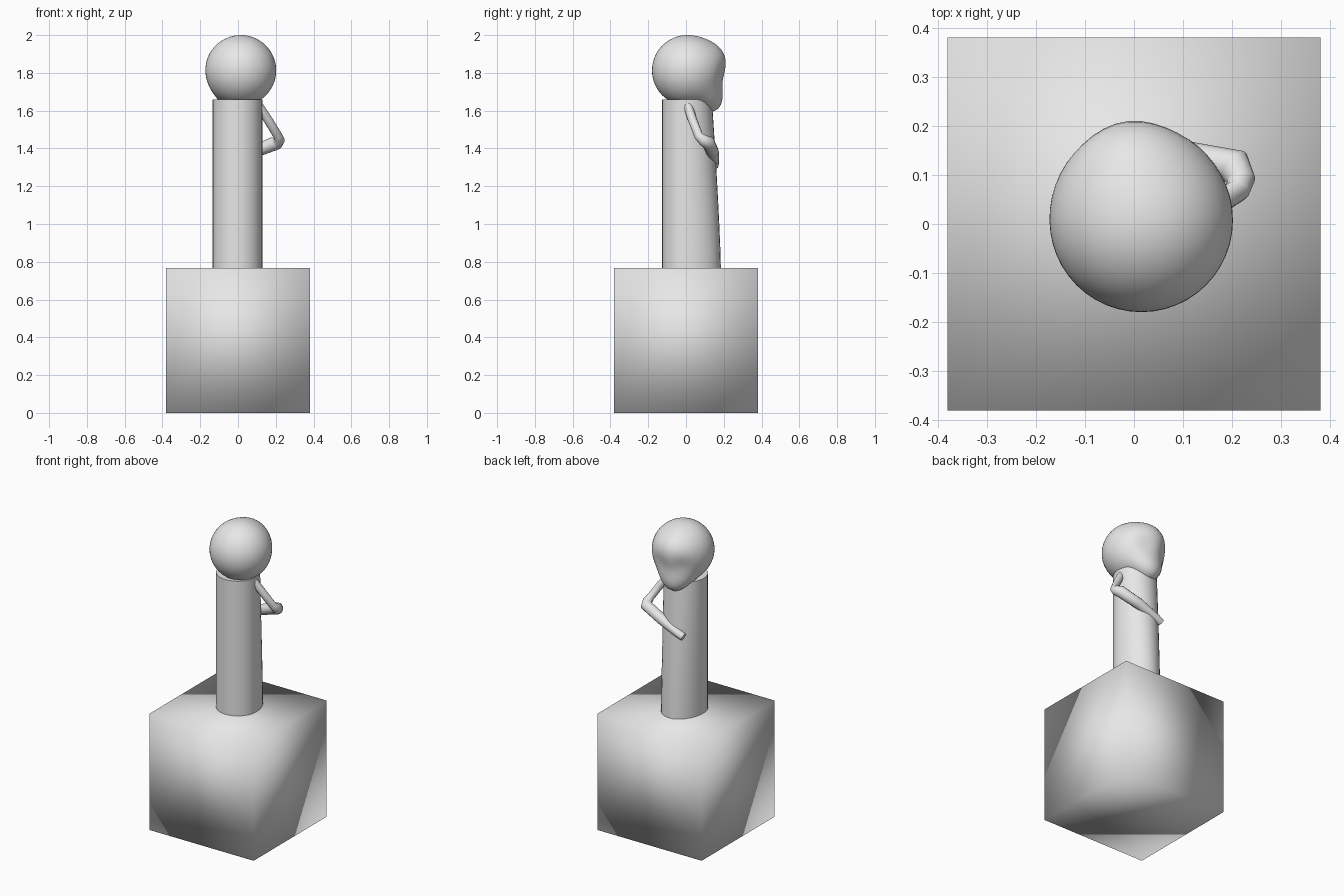
import bpy
import bmesh
from math import atan2, asin, exp
from mathutils import Vector

cube = bpy.data.objects.get("Cube")
if cube:
    bpy.data.objects.remove(cube, do_unlink=True)

# One plain clay colour
clay = bpy.data.materials.new("pale_grey_clay")
clay.use_nodes = True
clay.diffuse_color = (0.8, 0.8, 0.8, 1)
clay.node_tree.nodes["Principled BSDF"].inputs["Base Color"].default_value = (0.8, 0.8, 0.8, 1)


def activate(obj):
    bpy.ops.object.select_all(action="DESELECT")
    obj.select_set(True)
    bpy.context.view_layer.objects.active = obj


def finish(obj, name, angle=None):
    obj.name = name
    obj.data.materials.clear()
    obj.data.materials.append(clay)
    activate(obj)
    if angle is None:
        bpy.ops.object.shade_smooth()
    else:
        bpy.ops.object.shade_smooth_by_angle(angle=angle)


# Plinth: a softly shaded cube
bpy.ops.mesh.primitive_cube_add(size=1, location=(0, 0, 0.384))
plinth = bpy.context.object
plinth.scale = (0.762, 0.762, 0.768)
bpy.ops.object.transform_apply(location=True, rotation=False, scale=True)
finish(plinth, "plinth")

# Body: a column whose +y side flares towards the foot
RADIUS, FOOT, TOP = 0.132, 0.765, 1.658
bm = bmesh.new()
rings = []
for i in range(9):
    t = i / 8
    ring = bmesh.ops.create_circle(bm, segments=32, radius=RADIUS)["verts"]
    for v in ring:
        if v.co.y > 0:
            v.co.y *= 1.36 - 0.36 * t ** 1.3
        v.co += Vector((-0.003, 0.005, FOOT + (TOP - FOOT) * t))
    rings.append(ring)
for low, high in zip(rings, rings[1:]):
    for j in range(32):
        k = (j + 1) % 32
        bm.faces.new((low[j], low[k], high[k], high[j]))
bm.faces.new(rings[0])
bm.faces.new(rings[-1])
bmesh.ops.recalc_face_normals(bm, faces=bm.faces)
mesh = bpy.data.meshes.new("body")
bm.to_mesh(mesh)
bm.free()
body = bpy.data.objects.new("body", mesh)
bpy.context.collection.objects.link(body)
finish(body, "body", 0.8)

# Head: a ball with brow and chin pulled out, and shallow eye hollows
bpy.ops.mesh.primitive_uv_sphere_add(segments=48, ring_count=32, radius=1)
head = bpy.context.object
BUMPS = [  # turn, elevation, amount, spread sideways, spread upwards
    (-0.2, 0.42, 0.027, 0.55, 0.38),
    (-0.2, -0.91, 0.075, 0.55, 0.28),
    (-0.6, -0.1, -0.008, 0.2, 0.2),
    (0.25, -0.1, -0.008, 0.2, 0.2),
]
for v in head.data.vertices:
    d = v.co.normalized()
    turn, rise = atan2(d.x, d.y), asin(max(-1, min(1, d.z)))
    r = 0.187
    for a, e, amount, sa, se in BUMPS:
        r += amount * exp(-((turn - a) / sa) ** 2 / 2 - ((rise - e) / se) ** 2 / 2)
    v.co = d * r + Vector((0.015, 0.007, 1.813))
finish(head, "head")

# Bent arm: one tube from shoulder through elbow to hand
ARM = [
    (0.10, 0.005, 1.64, 0.024),
    (0.16, 0.035, 1.55, 0.024),
    (0.212, 0.068, 1.465, 0.024),
    (0.218, 0.09, 1.445, 0.03),
    (0.205, 0.118, 1.43, 0.037),
    (0.08, 0.14, 1.382, 0.034),
    (-0.05, 0.15, 1.325, 0.026),
    (-0.085, 0.148, 1.31, 0.024),
]
curve = bpy.data.curves.new("left_arm", "CURVE")
curve.dimensions = "3D"
curve.bevel_depth = 1
curve.bevel_resolution = 4
curve.use_fill_caps = True
path = curve.splines.new("POLY")
path.points.add(len(ARM) - 1)
for point, (x, y, z, r) in zip(path.points, ARM):
    point.co = (x, y, z, 1)
    point.radius = r
arm = bpy.data.objects.new("left_arm", curve)
bpy.context.collection.objects.link(arm)
activate(arm)
bpy.ops.object.convert(target="MESH")
finish(bpy.context.object, "left_arm", 1.0)
